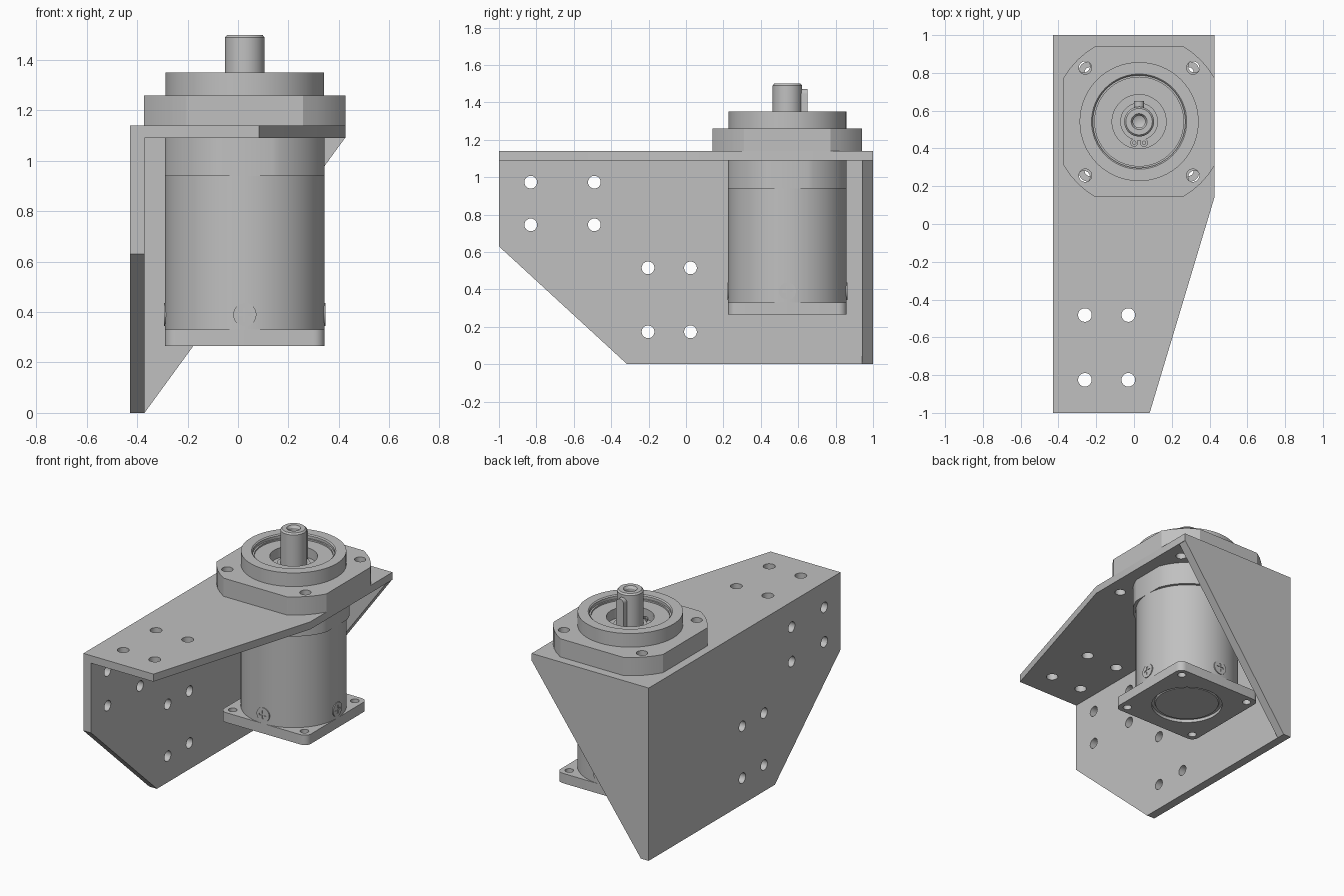
import bpy, bmesh, math
from mathutils import Vector, Matrix

if "Cube" in bpy.data.objects:
    bpy.data.objects.remove(bpy.data.objects["Cube"])

grey = bpy.data.materials.new("machined grey")
grey.use_nodes = True
COLOUR = (0.53, 0.53, 0.53, 1)
grey.diffuse_color = COLOUR
grey.node_tree.nodes["Principled BSDF"].inputs["Base Color"].default_value = COLOUR

CX, CY = 0.027, 0.542      # motor axis
HALF = 0.317               # motor half width
TOP, UNDER = 1.14, 1.09    # top plate faces
SIDES = [(-1, -1), (1, -1), (1, 1), (-1, 1)]


def finish(name, bm):
    bmesh.ops.remove_doubles(bm, verts=bm.verts, dist=0.0001)
    bmesh.ops.recalc_face_normals(bm, faces=bm.faces)
    mesh = bpy.data.meshes.new(name)
    bm.to_mesh(mesh)
    bm.free()
    mesh.materials.clear()
    mesh.materials.append(grey)
    obj = bpy.data.objects.new(name, mesh)
    bpy.context.collection.objects.link(obj)
    bpy.ops.object.select_all(action="DESELECT")
    obj.select_set(True)
    bpy.context.view_layer.objects.active = obj
    bpy.ops.object.shade_smooth_by_angle(angle=math.radians(30))
    return obj


def arc(u, v, r, start=0, end=360, n=32):
    full = end - start == 360
    steps = n if full else n + 1
    angles = [math.radians(start + (end - start) * i / n) for i in range(steps)]
    return [(u + r * math.cos(a), v + r * math.sin(a)) for a in angles]


def slab(name, outline, holes, low, high, axis="z"):
    """Extrude an outline with holes along an axis."""
    curve = bpy.data.curves.new(name, "CURVE")
    curve.dimensions = "2D"
    curve.fill_mode = "BOTH"
    curve.extrude = (high - low) / 2
    for loop in [outline] + holes:
        spline = curve.splines.new("POLY")
        spline.points.add(len(loop) - 1)
        for point, (u, v) in zip(spline.points, loop):
            point.co = (u, v, 0, 1)
        spline.use_cyclic_u = True
    temp = bpy.data.objects.new(name + " curve", curve)
    bpy.context.collection.objects.link(temp)
    graph = bpy.context.evaluated_depsgraph_get()
    mesh = bpy.data.meshes.new_from_object(temp.evaluated_get(graph))
    bm = bmesh.new()
    bm.from_mesh(mesh)
    bpy.data.objects.remove(temp)
    bpy.data.meshes.remove(mesh)
    for vert in bm.verts:
        u, v, w = vert.co
        w += (low + high) / 2
        vert.co = {"z": (u, v, w), "x": (w, u, v), "y": (u, w, v)}[axis]
    return finish(name, bm)


def lathe(name, profile, segments=64):
    """Spin a radius and height profile around the motor axis."""
    bm = bmesh.new()
    verts = [bm.verts.new((CX + r, CY, z)) for r, z in profile]
    edges = [bm.edges.new(pair) for pair in zip(verts, verts[1:])]
    bmesh.ops.spin(bm, geom=verts + edges, cent=(CX, CY, 0), axis=(0, 0, 1),
                   angle=math.tau, steps=segments, use_duplicate=False)
    return finish(name, bm)


def clipped_square(half, radius, n):
    """Square whose corners are trimmed by a circle."""
    trim = math.degrees(math.acos(half / radius))
    points = []
    for quarter in range(0, 360, 90):
        points += arc(CX, CY, radius, quarter + trim, quarter + 90 - trim, n)
    return points


def corner_holes(offset, r):
    return [arc(CX + offset * sx, CY + offset * sy, r) for sx, sy in SIDES]


# Bracket: side, top and back plates
side_holes = [arc(y, z, 0.034) for y in (-0.83, -0.49) for z in (0.745, 0.973)]
side_holes += [arc(y, z, 0.034) for y in (-0.203, 0.024) for z in (0.173, 0.515)]
slab("side plate", [(-1, UNDER), (-1, 0.63), (-0.315, 0), (1, 0), (1, UNDER)],
     side_holes, -0.428, -0.371, "x")

top_holes = [arc(x, y, 0.036) for x in (-0.26, -0.03) for y in (-0.825, -0.482)]
top_holes += corner_holes(0.293, 0.033)
slab("top plate", [(-0.428, -1), (0.083, -1), (0.427, 0.145), (0.427, 1), (-0.428, 1)],
     top_holes, UNDER, TOP)

slab("back plate", [(-0.371, 0), (0.424, UNDER), (-0.371, UNDER)], [], 0.942, 1, "y")

# Mounting flange and its raised collar
slab("mounting flange", clipped_square(0.4, 0.462, 4),
     corner_holes(0.285, 0.034) + [arc(CX, CY, 0.28, n=64)], TOP, 1.26)
lathe("collar", [(0, 1.13), (0.315, 1.13), (0.315, 1.35), (0.252, 1.35), (0.245, 1.343),
                 (0.245, 1.325), (0.235, 1.325), (0.235, 1.315), (0.143, 1.315),
                 (0.143, 1.25), (0, 1.25)])

# Output shaft with centre bore and key
lathe("shaft", [(0, 1.2), (0.079, 1.2), (0.079, 1.49), (0.07, 1.5), (0.042, 1.5),
                (0.032, 1.485), (0.032, 1.45), (0, 1.435)], 48)
KEY = 0.027
slab("shaft key", [(CX - KEY, 1.22), (CX + KEY, 1.22)] + arc(CX, 1.445, KEY, 0, 180, 12),
     [], CY + 0.05, CY + 0.108, "y")

# Retaining ring with two eared ends
slab("retaining ring", arc(CX, CY, 0.1, n=48), [arc(CX, CY, 0.078, n=48)], 1.255, 1.27)
for label, sign in (("left", 1), ("right", -1)):
    u, v = CX + sign * 0.026, CY - 0.112
    slab(label + " ring ear", arc(u, v, 0.021, n=16), [arc(u, v, 0.009, n=12)], 1.255, 1.27)

# Motor body
slab("upper housing", clipped_square(HALF, 0.335, 10), [], 0.94, UNDER)
lathe("motor body", [(0, 0.32), (HALF, 0.32), (HALF, 0.95), (0, 0.95)], 96)

# Base flange with rounded corners, bolt holes and a shallow recess
inner = HALF - 0.045
base = []
for i, (sx, sy) in enumerate(SIDES):
    base += arc(CX + sx * inner, CY + sy * inner, 0.045, 180 + 90 * i, 270 + 90 * i, 6)
slab("base flange", base, corner_holes(0.262, 0.026) + [arc(CX, CY, 0.218, n=64)],
     0.265, 0.33)
lathe("base recess", [(0, 0.275), (0.195, 0.275), (0.2, 0.285), (0.219, 0.285),
                      (0.219, 0.325), (0, 0.325)])

# Cross-head screws on the four sides of the body
W, L = 0.006, 0.027
cross = []
for i in range(4):
    turn = Matrix.Rotation(math.pi / 2 * i, 2)
    cross += [tuple(turn @ Vector(p)) for p in ((L, -W), (L, W), (W, W))]
for i, label in enumerate(("front", "left", "back", "right")):
    screw = slab(label + " screw", arc(0, 0, 0.046), [cross], -HALF - 0.004, -HALF + 0.012, "y")
    screw.data.transform(Matrix.Translation((CX, CY, 0.39)) @ Matrix.Rotation(math.pi / 2 * i, 4, "Z"))
